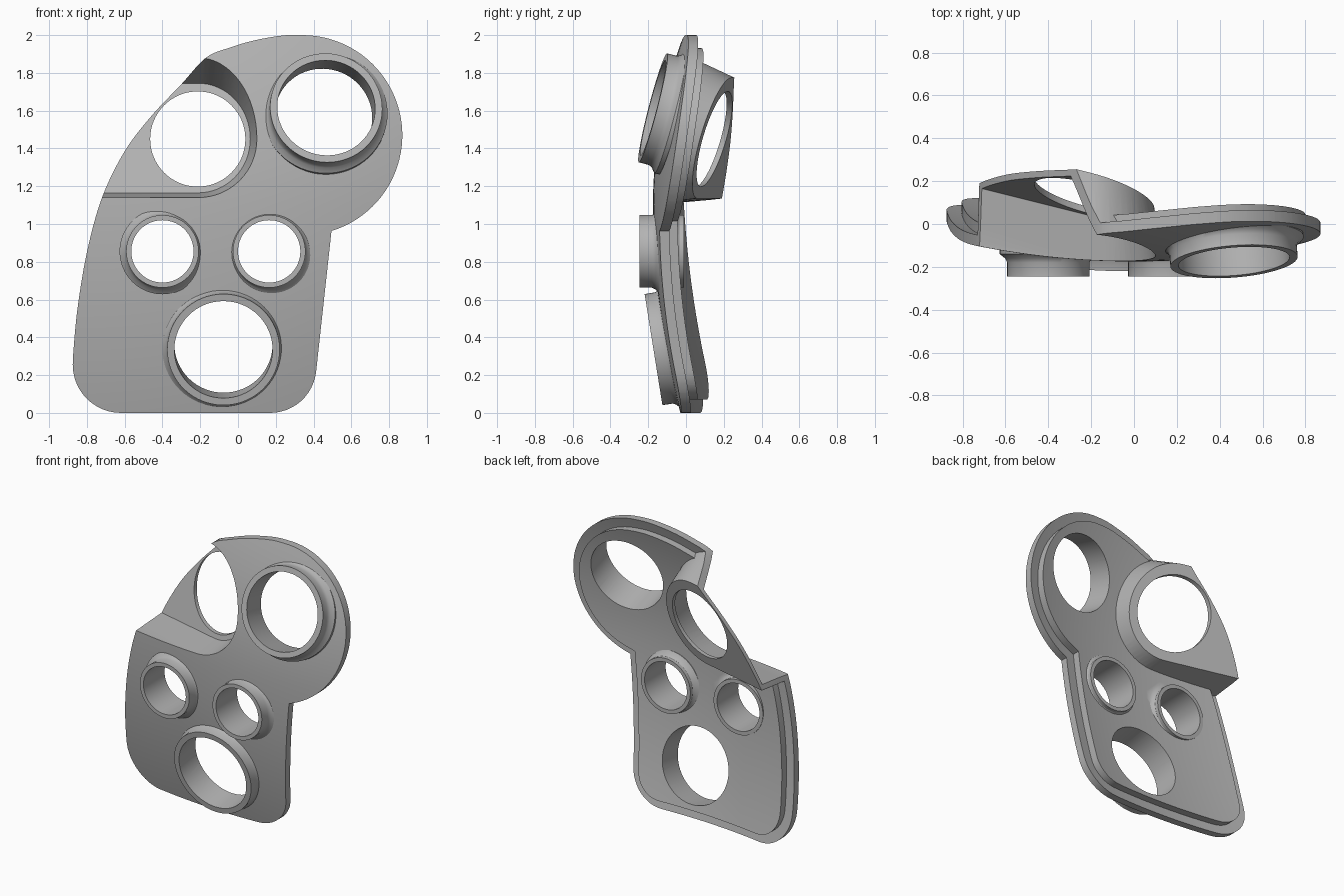
import bpy, bmesh
from math import sin, cos, radians
from mathutils import Vector

if "Cube" in bpy.data.objects:
    bpy.data.objects.remove(bpy.data.objects["Cube"], do_unlink=True)

grey = bpy.data.materials.new("plain grey")
grey.use_nodes = True
grey.diffuse_color = (0.45, 0.45, 0.45, 1)
grey.node_tree.nodes["Principled BSDF"].inputs["Base Color"].default_value = grey.diffuse_color


def loft(name, rings):
    """Closed solid through a list of equal rings of points."""
    bm = bmesh.new()
    loops = [[bm.verts.new(p) for p in ring] for ring in rings]
    count = len(loops[0])
    for a, b in zip(loops, loops[1:]):
        for i in range(count):
            j = (i + 1) % count
            bm.faces.new((a[i], a[j], b[j], b[i]))
    bm.faces.new(loops[0])
    bm.faces.new(loops[-1])
    bmesh.ops.recalc_face_normals(bm, faces=bm.faces)
    mesh = bpy.data.meshes.new(name)
    bm.to_mesh(mesh)
    bm.free()
    mesh.materials.append(grey)
    obj = bpy.data.objects.new(name, mesh)
    bpy.context.collection.objects.link(obj)
    return obj


def combine(target, operation, tool):
    """Apply a boolean and discard the tool."""
    mod = target.modifiers.new("combine", "BOOLEAN")
    mod.operation, mod.object, mod.solver = operation, tool, "EXACT"
    bpy.context.view_layer.objects.active = target
    bpy.ops.object.modifier_apply(modifier=mod.name)
    bpy.data.objects.remove(tool, do_unlink=True)


def front(x, z):
    """Depth of the doubly curved front surface."""
    bend = 0.2 if z > 1.1 else 0.12
    return -0.175 + 0.135 * x * x + bend * (z - 1.1) ** 2


def slab(name, near, far):
    """Curved sheet between two depths behind the front surface."""
    xs = [-0.95 + 1.9 * i / 36 for i in range(37)]
    zs = [-0.05 + 2.1 * i / 40 for i in range(41)]
    return loft(name, [[(x, front(x, z) + near, z) for z in zs] +
                       [(x, front(x, z) + far, z) for z in reversed(zs)] for x in xs])


def prism(name, points):
    return loft(name, [[(x, y, z) for x, z in points] for y in (-0.6, 0.6)])


def arc(cx, cz, rx, rz, start, end, steps):
    angles = [radians(start + (end - start) * i / steps) for i in range(steps + 1)]
    return [(cx + rx * cos(a), cz + rz * sin(a)) for a in angles]


def smooth_path(keys, steps=6):
    """Catmull-Rom path through the keys, leaving out the first one."""
    pts = [Vector(k) for k in [keys[0]] + keys + [keys[-1]]]
    out = []
    for a, b, c, d in zip(pts, pts[1:], pts[2:], pts[3:]):
        for i in range(1, steps + 1):
            t = i / steps
            out.append(tuple(0.5 * (2 * b + (c - a) * t + (2 * a - 5 * b + 4 * c - d) * t * t
                                    + (3 * b - a - 3 * c + d) * t ** 3)))
    return out


def inset(points, distance):
    out = []
    for i, p in enumerate(points):
        p = Vector(p)
        d1 = (p - Vector(points[i - 1])).normalized()
        d2 = (Vector(points[(i + 1) % len(points)]) - p).normalized()
        n1, n2 = Vector((-d1.y, d1.x)), Vector((-d2.y, d2.x))
        out.append(tuple(p + (n1 + n2) * distance / (1 + n1.dot(n2))))
    return out


# Outline: rounded foot, round right shoulder, sweeping left edge
outline = arc(0.17, 0.245, 0.245, 0.245, -90, -6, 12)
shoulder = arc(0.34, 1.47, 0.53, 0.53, -73, 85, 40)
outline += shoulder
outline += smooth_path([shoulder[-1], (0.26, 2.0), (0.1, 1.975), (-0.04, 1.935), (-0.17, 1.88),
                        (-0.3, 1.74), (-0.46, 1.57), (-0.6, 1.385), (-0.72, 1.14),
                        (-0.8, 0.85), (-0.85, 0.55), (-0.872, 0.32)])
outline += arc(-0.62, 0.255, 0.255, 0.255, 180, 270, 12)


# Recessed pocket with a tilted floor, open at the left edge
def pocket_shape(radius, low, high, grow):
    mid = 1.45
    lower = arc(-0.21, mid, radius + grow, mid - low + grow, -90, 0, 16)
    upper = arc(-0.21, mid, radius + grow, high - mid + grow, 0, 90, 16)
    return [(-1, low - grow)] + lower + upper[1:] + [(-1, high + grow)]


def pocket_floor(x, z):
    return 0.15 - 0.25 * (x + 0.21) + 0.28 * (z - 1.45)


def pocket(name, grow, sink, lift):
    mouth = pocket_shape(0.31, 1.14, 1.88, grow)
    base = pocket_shape(0.275, 1.165, 1.745, grow)
    return [[(x, front(x, z) + sink, z) for x, z in mouth],
            [(x, pocket_floor(x, z) - lift, z) for x, z in base]]


# Bosses and holes along a tilted axis
def tube(name, centre, normal, sections):
    back = -Vector(normal).normalized()
    turn = Vector((0, 0, 1)).rotation_difference(back)
    circle = arc(0, 0, 1, 1, 0, 360, 64)[:-1]
    return loft(name, [[Vector(centre) + turn @ Vector((r * c, r * s, depth)) for c, s in circle]
                       for depth, r in sections])


# Flange with the pocket shell, trimmed to the outline
panel = slab("panel", 0, 0.052)
combine(panel, "UNION", loft("pocket shell", pocket("shell", 0.03, 0.02, 0)))
combine(panel, "INTERSECT", prism("outline", outline))

# Raised step on the back
step = slab("back step", 0.02, 0.105)
combine(step, "INTERSECT", prism("step outline", inset(outline, 0.07)))
combine(panel, "UNION", step)

# Pocket cavity
cavity = pocket("cavity", 0, 0, 0.03)
cavity.insert(0, [(x, -0.5, z) for x, y, z in cavity[0]])
combine(panel, "DIFFERENCE", loft("cavity", cavity))

# Flared bosses: depth from the front face and extra radius
large = [(0, 0), (0.055, 0), (0.075, 0.01), (0.095, 0.035), (0.12, 0.035)]
small = [(0, 0), (0.065, 0), (0.085, 0.01), (0.105, 0.035),
         (0.18, 0.035), (0.195, 0.01), (0.21, 0), (0.235, 0)]
bosses = [
    ("upper boss", (0.467, -0.175, 1.615), (0.08, -1, 0.26), 0.298, 0.26, large),
    ("lower boss", (-0.077, -0.172, 0.335), (0, -1, -0.16), 0.298, 0.26, large),
    ("right boss", (-0.4, -0.245, 0.855), (0, -1, 0), 0.192, 0.165, small),
    ("left boss", (0.165, -0.245, 0.855), (0, -1, 0), 0.192, 0.165, small),
]
for name, centre, normal, outer, inner, profile in bosses:
    combine(panel, "UNION", tube(name, centre, normal, [(d, outer + e) for d, e in profile]))
for name, centre, normal, outer, inner, profile in bosses:
    combine(panel, "DIFFERENCE", tube(name + " hole", centre, normal, [(-0.1, inner), (0.38, inner)]))
combine(panel, "DIFFERENCE",
        tube("pocket hole", (-0.213, 0, 1.45), (0, -1, 0), [(-0.1, 0.252), (0.5, 0.252)]))

# Smooth shading with crisp edges
bpy.ops.object.select_all(action="DESELECT")
panel.select_set(True)
bpy.context.view_layer.objects.active = panel
bpy.ops.object.shade_smooth_by_angle(angle=radians(28))
